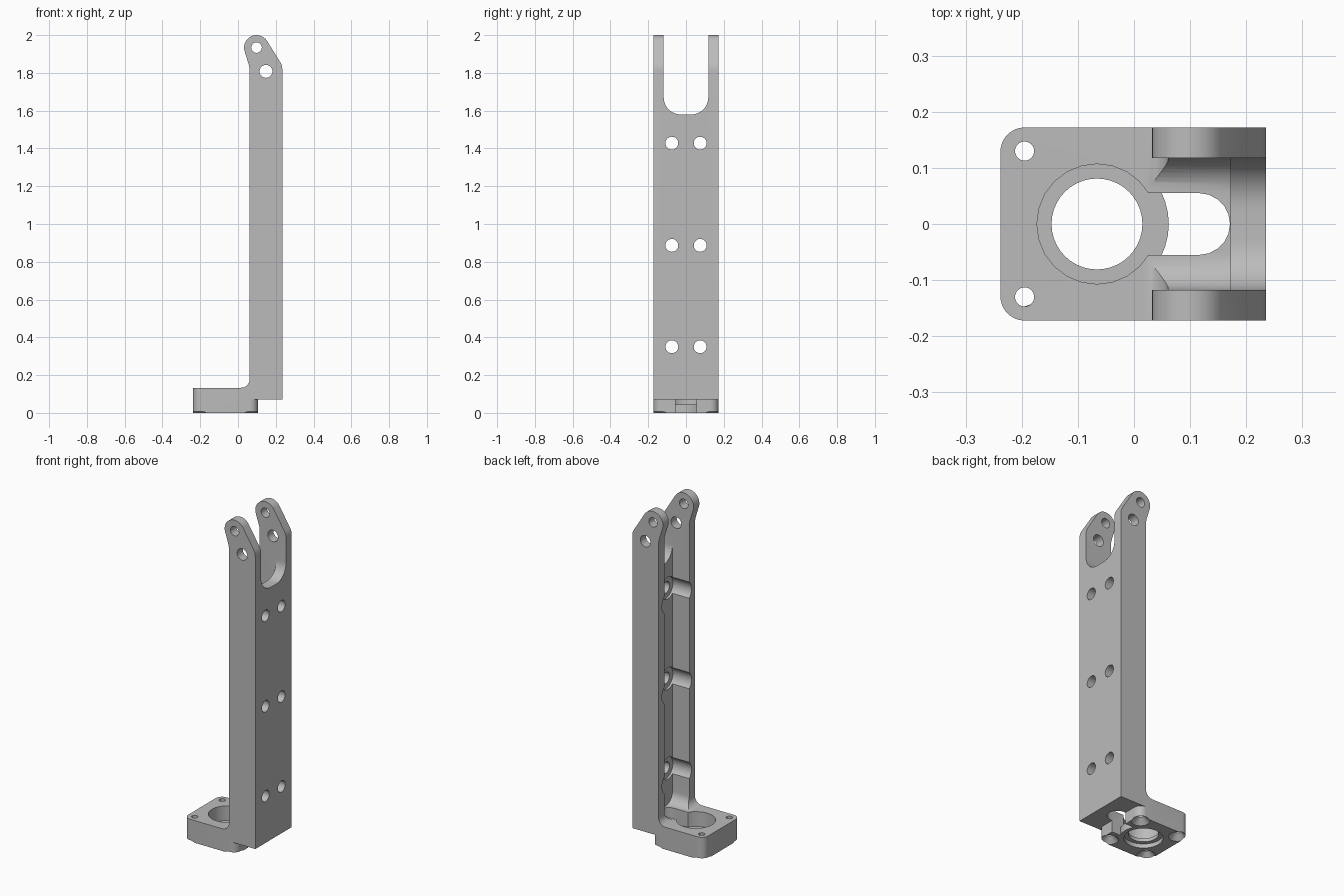
import bpy, bmesh, math
from mathutils import Matrix, Vector

cube = bpy.data.objects.get("Cube")
if cube:
    bpy.data.objects.remove(cube, do_unlink=True)

grey = bpy.data.materials.new("plain grey")
grey.use_nodes = True
grey.diffuse_color = (0.5, 0.5, 0.5, 1)
grey.node_tree.nodes["Principled BSDF"].inputs["Base Color"].default_value = (0.5, 0.5, 0.5, 1)

W = 0.172          # half depth of the whole bracket
GAP = 0.118        # half width between the side walls
BORE_X = -0.066    # centre of the round seat


def arc(cx, cy, r, start, end, n=10):
    return [(cx + r * math.cos(math.radians(start + (end - start) * i / n)),
             cy + r * math.sin(math.radians(start + (end - start) * i / n))) for i in range(n + 1)]


def prism(name, pts, axis, lo, hi):
    """Extrude a 2D outline along an axis; the outline uses the other two axes in order."""
    def place(p, d):
        return {"x": (d, p[0], p[1]), "y": (p[0], d, p[1]), "z": (p[0], p[1], d)}[axis]
    bm = bmesh.new()
    bottom = [bm.verts.new(place(p, lo)) for p in pts]
    face = bm.faces.new(bottom)
    new = bmesh.ops.extrude_face_region(bm, geom=[face])["geom"]
    shift = Vector(place((0, 0), hi - lo))
    bmesh.ops.translate(bm, vec=shift, verts=[v for v in new if isinstance(v, bmesh.types.BMVert)])
    bmesh.ops.recalc_face_normals(bm, faces=bm.faces)
    mesh = bpy.data.meshes.new(name)
    bm.to_mesh(mesh)
    bm.free()
    ob = bpy.data.objects.new(name, mesh)
    bpy.context.collection.objects.link(ob)
    mesh.materials.append(grey)
    return ob


def rod(axis, a, b, r, lo, hi, n=32):
    return prism("rod", arc(a, b, r, 0, 360, n)[:-1], axis, lo, hi)


def cone(x, y, r1, r2, lo, hi):
    bm = bmesh.new()
    bmesh.ops.create_cone(bm, cap_ends=True, segments=32, radius1=r1, radius2=r2, depth=hi - lo,
                          matrix=Matrix.Translation((x, y, (lo + hi) / 2)))
    mesh = bpy.data.meshes.new("countersink")
    bm.to_mesh(mesh)
    bm.free()
    mesh.materials.append(grey)
    ob = bpy.data.objects.new("countersink", mesh)
    bpy.context.collection.objects.link(ob)
    return ob


def combine(target, tool, operation="DIFFERENCE"):
    mod = target.modifiers.new("combine", "BOOLEAN")
    mod.operation = operation
    mod.solver = "EXACT"
    mod.object = tool
    bpy.context.view_layer.update()
    graph = bpy.context.evaluated_depsgraph_get()
    mesh = bpy.data.meshes.new_from_object(target.evaluated_get(graph))
    target.modifiers.clear()
    target.data = mesh
    bpy.data.objects.remove(tool, do_unlink=True)


def u_shape(half, bottom, r, top=2.2):
    return ([(half, top), (-half, top)]
            + arc(-half + r, bottom + r, r, 180, 270)
            + arc(half - r, bottom + r, r, 270, 360))


# Upright with sloping ears and a filleted foot
outline = [(0.235, 0.07), (0.235, 1.815), (0.233, 1.837), (0.225, 1.855)]
outline += arc(0.098, 1.934, 0.066, 32, 196, 18)
outline += [(0.058, 1.84), (0.061, 1.82)]
outline += arc(0.016, 0.178, 0.045, 0, -90)
outline += [(0.016, 0.07)]
bracket = prism("bracket", outline, "y", -W, W)

# Rounded square foot
r = 0.043
x0, x1 = -0.238 + r, 0.106 - r
foot = (arc(x1, W - r, r, 0, 90) + arc(x0, W - r, r, 90, 180)
        + arc(x0, r - W, r, 180, 270) + arc(x1, r - W, r, 270, 360))
combine(bracket, prism("foot", foot, "z", 0, 0.133), "UNION")

# Channel, fork opening and cable slot
combine(bracket, prism("channel", u_shape(GAP, 0.133, 0.065), "x", -0.02, 0.172))
combine(bracket, prism("fork_opening", u_shape(GAP, 1.58, 0.09), "x", -0.1, 0.4))
slot = [(0, 0.055), (0, -0.055)] + arc(0.116, 0, 0.055, -90, 90)
combine(bracket, prism("slot", slot, "z", -0.1, 0.3))

# Round seat with a lip between two recesses
combine(bracket, rod("z", BORE_X, 0, 0.128, 0, 0.045, 40), "UNION")
combine(bracket, rod("z", BORE_X, 0, 0.107, 0.045, 0.3, 24))
combine(bracket, rod("z", BORE_X, 0, 0.105, -0.1, 0.025))
combine(bracket, rod("z", BORE_X, 0, 0.081, -0.1, 0.3, 40))

# Countersunk foot holes, blind below the upright
for y in (-0.13, 0.13):
    for x, top in ((-0.195, 0.3), (0.063, 0.1)):
        combine(bracket, rod("z", x, y, 0.017, -0.1, top))
        combine(bracket, cone(x, y, 0.058, 0.017, -0.008, 0.033))

# Rear wall screw holes with wide clearance pockets
for z in (0.35, 0.887, 1.428):
    for y in (-0.075, 0.075):
        combine(bracket, rod("x", y, z, 0.065, 0, 0.185))
        combine(bracket, rod("x", y, z, 0.034, 0.1, 0.4))

# Ear pivot holes
combine(bracket, rod("y", 0.098, 1.934, 0.028, -0.4, 0.4))
combine(bracket, rod("y", 0.148, 1.808, 0.034, -0.4, 0.4))

bpy.ops.object.select_all(action="DESELECT")
bracket.select_set(True)
bpy.context.view_layer.objects.active = bracket
bpy.ops.object.shade_smooth_by_angle(angle=math.radians(30))
